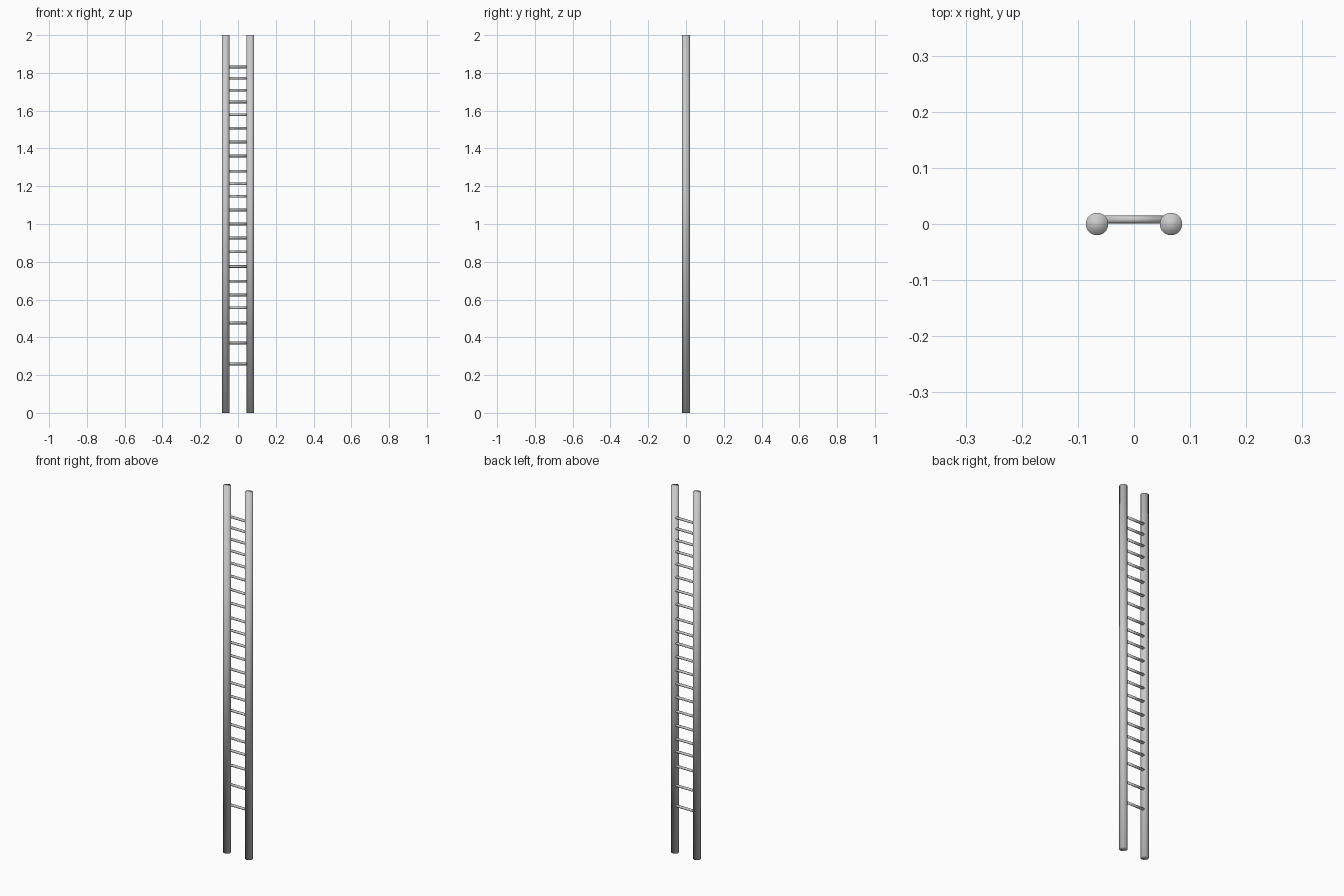
import bpy
from math import pi

if "Cube" in bpy.data.objects:
    bpy.data.objects.remove(bpy.data.objects["Cube"])

POST_X, POST_R, HEIGHT = 0.066, 0.02, 2.0
RUNG_Y, RUNG_R = 0.008, 0.0068
RUNG_Z = [0.259, 0.37, 0.476, 0.556, 0.624, 0.698, 0.775, 0.852, 0.926, 1.0, 1.074,
          1.146, 1.212, 1.28, 1.36, 1.434, 1.508, 1.579, 1.646, 1.709, 1.772, 1.831]


def rod(name, radius, length, location, rotation=(0, 0, 0), sides=32):
    bpy.ops.mesh.primitive_cylinder_add(vertices=sides, radius=radius, depth=length,
                                        location=location, rotation=rotation)
    obj = bpy.context.object
    obj.name = name
    # Fully smooth, including the cap rims, for the soft end-to-end shading
    bpy.ops.object.shade_smooth()
    return obj


# Two upright side rails
for side, sign in (("left", -1), ("right", 1)):
    rod(f"{side}_rail", POST_R, HEIGHT, (sign * POST_X, 0, HEIGHT / 2))

# Rungs, set slightly toward the back, ending inside the rails
for i, z in enumerate(RUNG_Z, 1):
    rod(f"rung_{i:02d}", RUNG_R, 2 * POST_X - 0.02, (0, RUNG_Y, z), (0, pi / 2, 0), 20)
